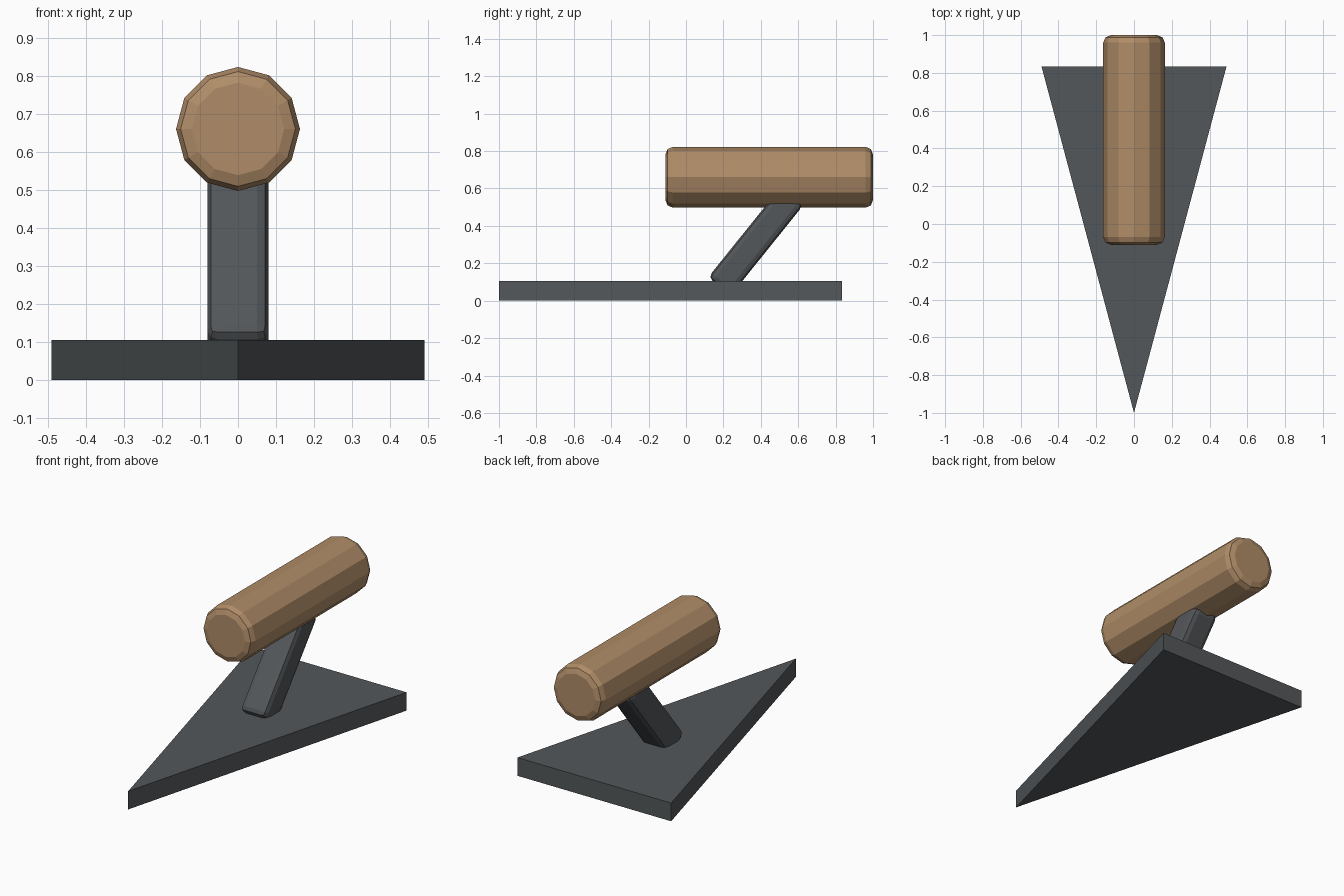
import bpy
import bmesh
from math import radians
from mathutils import Matrix

old = bpy.data.objects.get("Cube")
if old:
    bpy.data.objects.remove(old, do_unlink=True)


def make_material(name, rgb):
    mat = bpy.data.materials.new(name)
    mat.use_nodes = True
    colour = (*rgb, 1.0)
    mat.diffuse_color = colour
    mat.node_tree.nodes["Principled BSDF"].inputs["Base Color"].default_value = colour
    return mat


def make_object(name, bm, mat, bevel=0.0):
    bmesh.ops.recalc_face_normals(bm, faces=bm.faces)
    mesh = bpy.data.meshes.new(name)
    bm.to_mesh(mesh)
    bm.free()
    mesh.materials.append(mat)
    obj = bpy.data.objects.new(name, mesh)
    bpy.context.collection.objects.link(obj)
    if bevel:
        mod = obj.modifiers.new("Rounded edges", "BEVEL")
        mod.width = bevel
        mod.segments = 2
        mod.limit_method = "ANGLE"
        mod.angle_limit = radians(60)
    return obj


steel = make_material("dark steel", (0.088, 0.096, 0.102))
wood = make_material("tan wood", (0.434, 0.264, 0.138))

# Triangular blade, pointing forward
bm = bmesh.new()
outline = [(0, -1), (0.49, 0.835), (-0.49, 0.835)]
face = bm.faces.new([bm.verts.new((x, y, 0)) for x, y in outline])
top = bmesh.ops.extrude_face_region(bm, geom=[face])["geom"]
bmesh.ops.translate(bm, vec=(0, 0, 0.105),
                    verts=[v for v in top if isinstance(v, bmesh.types.BMVert)])
make_object("blade", bm, steel)

# Slanted shank leaning back from the blade to the handle
bm = bmesh.new()
bmesh.ops.create_cube(bm, size=1, matrix=Matrix.Diagonal((0.16, 0.155, 0.62, 1)))
shank = make_object("shank", bm, steel, bevel=0.03)
shank.location = (0, 0.373, 0.318)
shank.rotation_euler.x = radians(-38.8)

# Twelve-sided handle with rounded rims
bm = bmesh.new()
bmesh.ops.create_cone(bm, cap_ends=True, segments=12,
                      radius1=0.163, radius2=0.163, depth=1.11)
handle = make_object("handle", bm, wood, bevel=0.04)
handle.location = (0, 0.445, 0.66)
handle.rotation_euler.x = radians(90)
